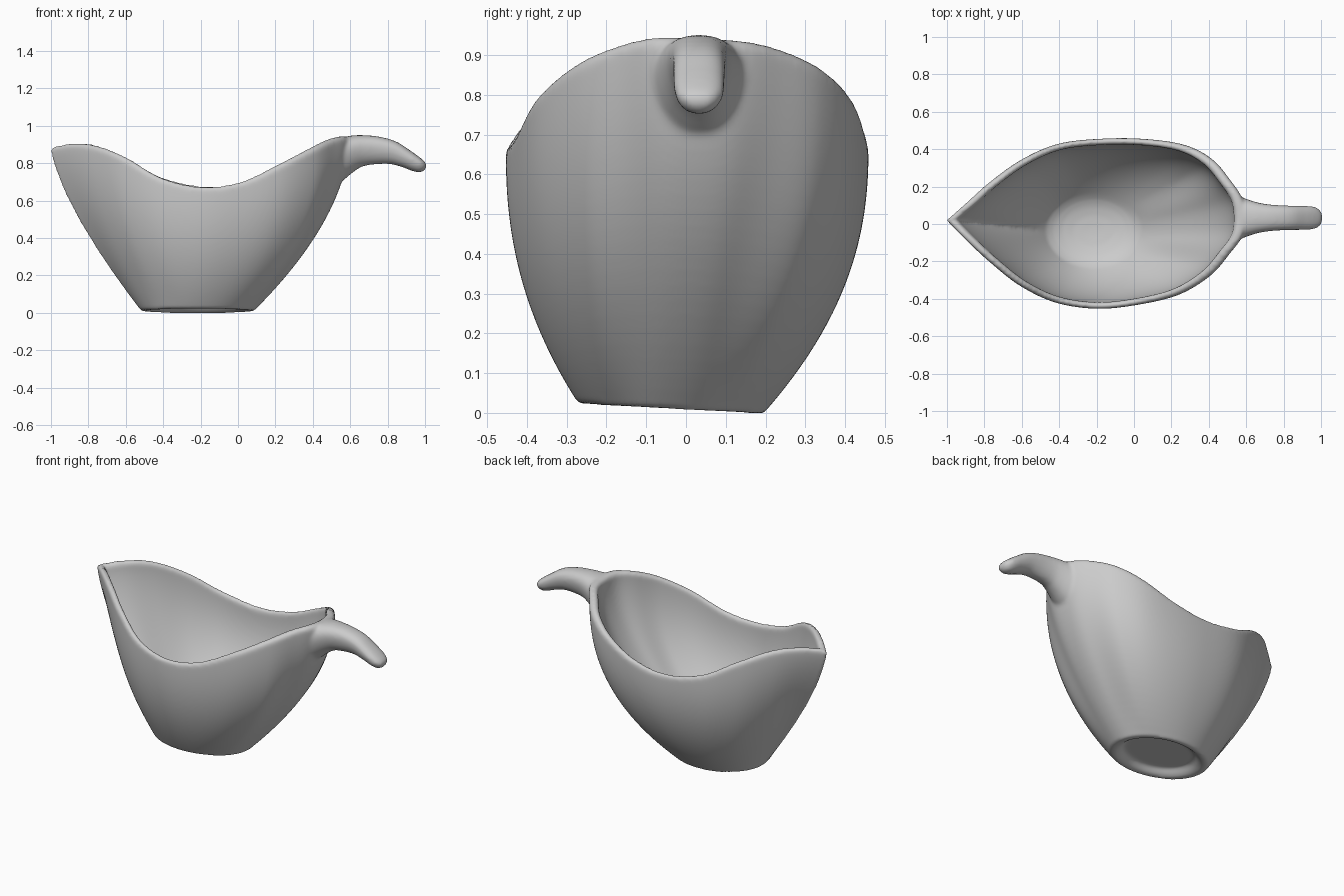
import bpy, bmesh
from math import sin, cos, pi, atan2, copysign
from mathutils import Vector

if "Cube" in bpy.data.objects:
    bpy.data.objects.remove(bpy.data.objects["Cube"])


def spline(pts, steps):
    """Smooth open curve through points of any dimension."""
    p = [pts[0]] + list(pts) + [pts[-1]]
    out = []
    for i in range(1, len(p) - 2):
        for k in range(steps):
            t = k / steps
            out.append([0.5 * (2 * b + (c - a) * t + (2 * a - 5 * b + 4 * c - d) * t * t
                               + (3 * b - a - 3 * c + d) * t ** 3)
                        for a, b, c, d in zip(*p[i - 1:i + 3])])
    out.append(list(pts[-1]))
    return out


def loft(bm, rings):
    """Skin closed rings and cap both ends."""
    vs = [[bm.verts.new(co) for co in r] for r in rings]
    n = len(vs[0])
    for a, b in zip(vs, vs[1:]):
        for i in range(n):
            j = (i + 1) % n
            bm.faces.new((a[i], a[j], b[j], b[i]))
    bm.faces.new(vs[0][::-1])
    bm.faces.new(vs[-1])


def ramp(x, start, end):
    t = max(0, min(1, (x - start) / (end - start)))
    return t * t * (3 - 2 * t)


# Rim outline, from the spout tip round the bowl and back
RIM = [(-1.003, .02, .89), (-.9, .11, .907), (-.77, .225, .893), (-.6, .345, .82),
       (-.4, .43, .72), (-.15, .457, .675), (.08, .453, .71), (.28, .42, .795),
       (.42, .345, .868), (.515, .235, .917), (.58, .135, .937), (.595, .03, .942),
       (.58, -.065, .945), (.515, -.155, .93), (.41, -.275, .882), (.24, -.378, .798),
       (.02, -.432, .70), (-.2, -.453, .675), (-.42, -.42, .725),
       (-.61, -.33, .83), (-.77, -.205, .893), (-.9, -.085, .907), (-1.003, .02, .89)]
rim = [Vector(p) for p in spline(RIM, 8)[:-1]]
CENTRE = Vector((-.21, .01, 0))


def foot_ring(scale, lift):
    ring = []
    for p in rim:
        a = atan2((p.y - .02) / .45, (p.x + .21) / .8)
        x, y = -.215 + .31 * scale * cos(a), -.037 + .24 * scale * sin(a)
        ring.append(Vector((x, y, .0085 - .054 * y + lift)))
    return ring


def rim_ring(scale, drop):
    ring = []
    for p in rim:
        q = CENTRE + (p - CENTRE) * scale
        ring.append(Vector((q.x, q.y, p.z - drop)))
    return ring


def wall(low, high, n):
    """Bulging wall: straighter at the spout tip and handle, rounder at the sides."""
    rings = []
    for k in range(n + 1):
        t = k / n
        ring = []
        for a, b, p in zip(low, high, rim):
            h = 1 - (1 - t) ** (2.25 - .85 * ramp(-p.x, .55, 1.0) - .45 * ramp(p.x, .42, .58))
            ring.append(Vector((a.x + (b.x - a.x) * h, a.y + (b.y - a.y) * h,
                                a.z + (b.z - a.z) * t)))
        rings.append(ring)
    return rings


bm = bmesh.new()

# Bowl: recessed foot, outer wall, rounded lip, inner wall, rounded floor
rings = [foot_ring(.1, .04), foot_ring(.7, .04), foot_ring(.8, .012), foot_ring(.87, 0),
         foot_ring(.97, 0)]
rings += wall(foot_ring(1, .01), rim_ring(1, .018), 24)
rings += [rim_ring(.985, .003), rim_ring(.963, 0), rim_ring(.94, .005)]
rings += wall(foot_ring(.82, .13), rim_ring(.925, .02), 24)[::-1]
rings += [foot_ring(.7, .107), foot_ring(.55, .09), foot_ring(.35, .078),
          foot_ring(.1, .073)]
loft(bm, rings)

# Handle: x, z, half width, half height along a drooping path
path = spline([(.535, .803, .12, .117), (.575, .830, .108, .112), (.62, .852, .092, .097),
               (.67, .867, .078, .083), (.74, .869, .068, .075), (.82, .858, .064, .064),
               (.89, .828, .063, .051), (.95, .796, .060, .042), (.985, .778, .045, .032),
               (1.0, .768, .018, .014)], 5)
rings = []
for i, (x, z, w, h) in enumerate(path):
    a, b = path[max(i - 1, 0)], path[min(i + 1, len(path) - 1)]
    d = Vector((b[0] - a[0], 0, b[1] - a[1])).normalized()
    turn = max(0, min(1, (x - .66) / .1))
    up = Vector((-d.z * turn, 0, 1 + (d.x - 1) * turn))
    ring = []
    for k in range(32):
        c, s = cos(2 * pi * k / 32), sin(2 * pi * k / 32)
        c, s = copysign(abs(c) ** .85, c), copysign(abs(s) ** .9, s)
        ring.append(Vector((x, .033 + w * c * (1 + .2 * s), z)) + up * h * s)
    rings.append(ring)
loft(bm, rings)

bmesh.ops.recalc_face_normals(bm, faces=bm.faces)
mesh = bpy.data.meshes.new("sauce_boat")
bm.to_mesh(mesh)
bm.free()
boat = bpy.data.objects.new("sauce_boat", mesh)
bpy.context.collection.objects.link(boat)

# Fuse bowl and handle into one soft ceramic body
fuse = boat.modifiers.new("fuse", 'REMESH')
fuse.mode = 'VOXEL'
fuse.voxel_size = .01
fuse.use_smooth_shade = True
soften = boat.modifiers.new("soften", 'SMOOTH')
soften.factor = .5
soften.iterations = 8
mesh.polygons.foreach_set("use_smooth", [True] * len(mesh.polygons))
